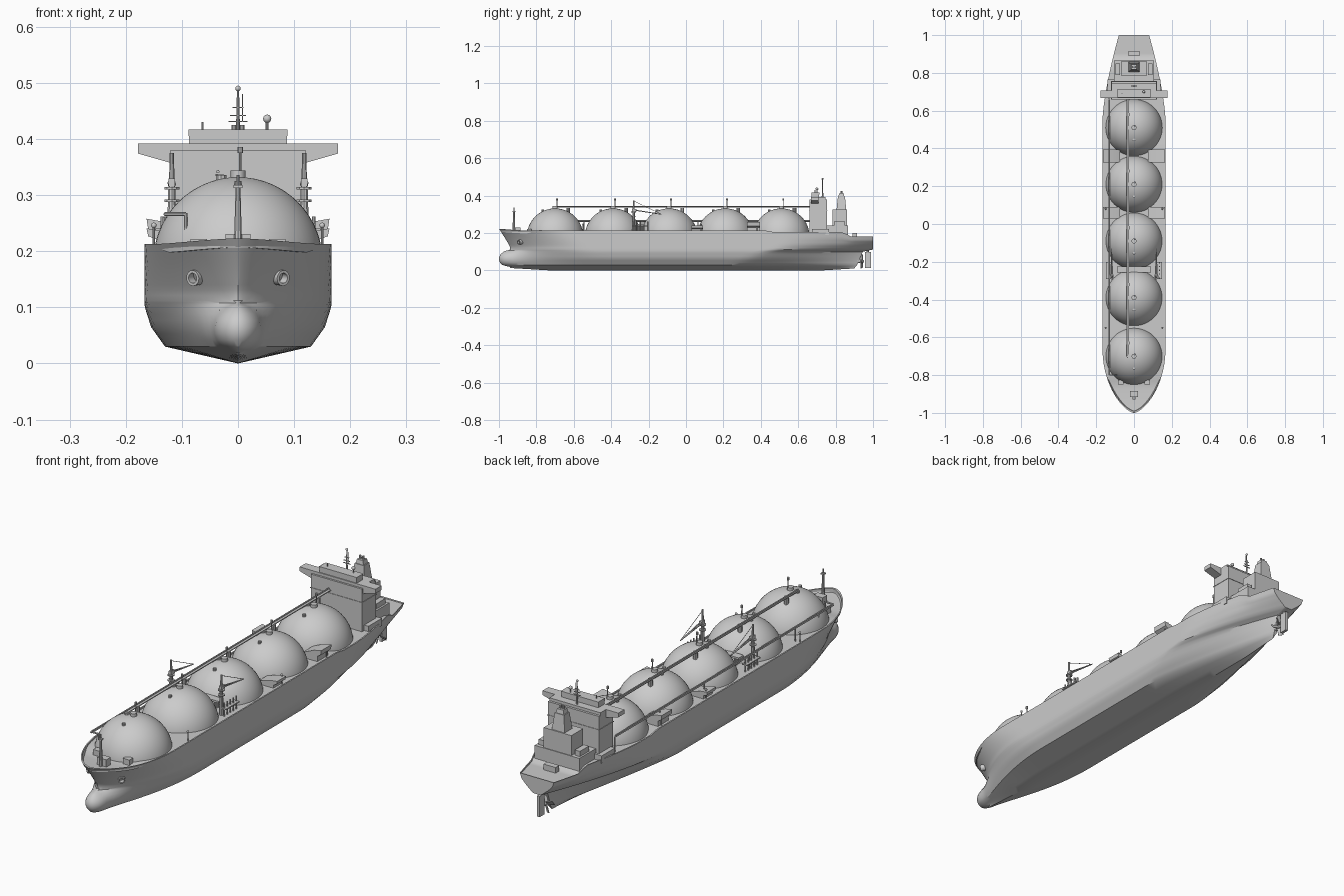
import bpy, bmesh, math
from mathutils import Vector, Matrix

if "Cube" in bpy.data.objects:
    bpy.data.objects.remove(bpy.data.objects["Cube"])

def finish(name, bm, mirror=False, smooth=True):
    bmesh.ops.recalc_face_normals(bm, faces=bm.faces[:])
    me = bpy.data.meshes.new(name)
    bm.to_mesh(me); bm.free()
    o = bpy.data.objects.new(name, me)
    bpy.context.collection.objects.link(o)
    if mirror:
        o.modifiers.new("mirror", 'MIRROR').use_mirror_merge = False
    if smooth:
        bpy.ops.object.select_all(action='DESELECT')
        o.select_set(True)
        bpy.context.view_layer.objects.active = o
        bpy.ops.object.shade_smooth_by_angle(angle=math.radians(32))
    return o

def box(bm, x0, x1, y0, y1, z0, z1, taper=1.0, matrix=Matrix()):
    c = Vector(((x0+x1)/2, (y0+y1)/2, (z0+z1)/2))
    for v in bmesh.ops.create_cube(bm, size=1)['verts']:
        t = taper if v.co.z > 0 else 1
        v.co = matrix @ (c + Vector((v.co.x*(x1-x0)*t, v.co.y*(y1-y0)*t, v.co.z*(z1-z0))))

def rod(bm, a, b, r, r2=None, seg=10):
    a, b = Vector(a), Vector(b)
    d = b - a
    m = Matrix.Translation((a+b)/2) @ d.to_track_quat('Z', 'Y').to_matrix().to_4x4()
    bmesh.ops.create_cone(bm, cap_ends=True, segments=seg, radius1=r,
                          radius2=r if r2 is None else r2, depth=d.length, matrix=m)

def ball(bm, c, r):
    bmesh.ops.create_uvsphere(bm, u_segments=14, v_segments=8, radius=r, matrix=Matrix.Translation(c))

def prism(bm, pts, y0, y1):
    a = [bm.verts.new((x, y0, z)) for x, z in pts]
    b = [bm.verts.new((x, y1, z)) for x, z in pts]
    bm.faces.new(a); bm.faces.new(b)
    for i in range(len(a)):
        j = (i+1) % len(a)
        bm.faces.new((a[i], a[j], b[j], b[i]))

def clamp(v): return max(0.0, min(1.0, v))

# Hull waterlines: z, half width, entry length, entry power, stern y, run length, stern width
LINES = [(.000, 0, .40, .8, .90, .5, 0),
         (.030, .130, .50, .90, .915, .66, .006),
         (.065, .155, .48, .88, .93, .60, .009),
         (.100, .166, .44, .84, .945, .54, .012),
         (.112, .167, .42, .80, 1.0, .52, .018),
         (.140, .167, .40, .76, 1.0, .48, .052),
         (.175, .167, .37, .72, 1.0, .46, .072),
         (.213, .167, .34, .66, 1.0, .45, .080)]

def sheer(y):
    return (.010*clamp((-.8-y)/.2)**2 - .008*clamp((y-.44)/.02) - .023*clamp((y-.84)/.04))

def bulb_shape(z): return math.sqrt(max(0, 1-((z-.062)/.047)**2))

def bow(z):
    return min(-.94-.06*bulb_shape(z), -.93-.07*clamp((z-.1)/.113)**1.3)

def breadth(L, y):
    z, w, lb, e, ys, ls, ws = L
    f = bulb_shape(z)
    start = -.94 if f > 0 else bow(z)
    u = clamp((y-start)/lb)
    x = w*(1-(1-u)**2)**e
    b = .043*f*math.sqrt(1-(1-clamp((y-bow(z))/.065))**2)*(1-clamp((y+.88)/.25))
    x = min(w, math.hypot(x, b))
    v = clamp((y-ys+ls)/ls)
    return min(x, ws + (w-ws)*(1-v**(1.1+.35*clamp(z/.13))))

def waterline(L, n=64):
    pts, y0 = [], bow(L[0])
    for i in range(n+1):
        y = y0 + (L[4]-y0)*(.5-.5*math.cos(math.pi*i/n))
        z = L[0] + sheer(y)*clamp((L[0]-.14)/.073)
        if L[0] < .03: z += .06*max(0, abs(y)-.72)*(1-L[0]/.03)
        pts.append((breadth(L, y), y, z))
    return pts + [(0, L[4], pts[-1][2])]

levels = []
for a, b in zip(LINES, LINES[1:]):
    levels += [[p+(q-p)*k/3 for p, q in zip(a, b)] for k in range(3)]
rows = [waterline(L) for L in levels + [LINES[-1]]]
rim = [(x*.965, y+.010*clamp((-.85-y)/.15), z) for x, y, z in rows[-1]]
deck = [(x, y, z-.006-.010*clamp((-.8-y)/.05)) for x, y, z in rim]
rows += [rim, deck, [(0, y, z) for x, y, z in deck]]
bm = bmesh.new()
for s in (1, -1):
    grid = [[bm.verts.new((s*x, y, z)) for x, y, z in r] for r in rows]
    for a, b in zip(grid, grid[1:]):
        for i in range(len(a)-1):
            bm.faces.new((a[i], a[i+1], b[i+1], b[i]))
bmesh.ops.remove_doubles(bm, verts=bm.verts[:], dist=.0003)
bmesh.ops.dissolve_degenerate(bm, edges=bm.edges[:], dist=.0001)
finish("hull", bm)

# Spherical cargo tanks with top fittings
TANKS = [-.70, -.39, -.09, .21, .51]
bm = bmesh.new()
for y in TANKS:
    bmesh.ops.create_uvsphere(bm, u_segments=48, v_segments=32, radius=.151,
                              matrix=Matrix.Translation((0, y, .181)))
bmesh.ops.delete(bm, geom=[v for v in bm.verts if v.co.z < .17], context='VERTS')
finish("tank_domes", bm)
bm = bmesh.new()
for y in TANKS:
    rod(bm, (0, y, .322), (0, y, .344), .013, seg=16)
    rod(bm, (-.030, y+.07, .29), (-.030, y+.07, .336), .010)
    rod(bm, (-.030, y, .31), (-.030, y, .336), .010)
    rod(bm, (.004, y+.01, .33), (.004, y+.01, .38), .0028, .002)
    rod(bm, (.004, y+.01, .375), (.004, y+.01, .386), .005)
    rod(bm, (.0, y-.065, .30), (.0, y-.065, .325), .007)
finish("tank_top_fittings", bm)

# Catwalk over the tanks and side pipe
bm = bmesh.new()
box(bm, -.040, -.026, -.70, .67, .334, .338)
rod(bm, (-.036, -.70, .342), (-.036, .67, .342), .003)
finish("top_catwalk", bm)
bm = bmesh.new()
rod(bm, (-.130, -.80, .266), (-.130, .66, .266), .003)
box(bm, -.134, -.126, -.80, .66, .260, .262)
rod(bm, (-.131, -.80, .266), (-.093, -.80, .266), .0035)
rod(bm, (-.093, -.80, .268), (-.093, -.80, .20), .0035)
for y in [-.70] + [t+.155 for t in TANKS]:
    rod(bm, (-.132, y, .20), (-.132, y, .262), .003, seg=6)
finish("side_walkway", bm)

# Deck houses between tanks
bm = bmesh.new()
wedge = [(.075, .20), (.145, .20), (.145, .230), (.160, .238), (.163, .258), (.130, .252), (.075, .228)]
prism(bm, wedge, .325, .395)
prism(bm, [(x, .2+(z-.2)*.7) for x, z in wedge], .03, .09)
finish("deck_houses", bm, True)

# Cargo manifold platform and posts
bm = bmesh.new()
box(bm, -.09, .09, -.258, -.225, .238, .246)
for s in (-1, 1):
    box(bm, s*.135-.012, s*.135+.012, -.29, -.20, .236, .241)
    for i in range(5):
        rod(bm, (s*.135, -.285+.02*i, .20), (s*.135, -.285+.02*i, .262), .0035)
        rod(bm, (s*.07, -.255+.007*i, .20), (s*.07, -.255+.007*i, .24), .003)
finish("cargo_manifold", bm)

# Pair of hose cranes
bm = bmesh.new()
c = Vector((.118, -.28, 0))
rod(bm, c+Vector((0, 0, .20)), c+Vector((0, 0, .33)), .010, .006)
rod(bm, c+Vector((0, 0, .33)), c+Vector((0, 0, .375)), .005, .004)
for z in (.288, .310):
    rod(bm, c+Vector((0, 0, z)), c+Vector((0, 0, z+.004)), .014)
box(bm, .112, .124, -.288, -.264, .315, .330)
tip = Vector((.118, -.13, .300))
for dx in (-.005, .005):
    rod(bm, c+Vector((dx, .01, .322)), tip, .0028, .002, 6)
rod(bm, c+Vector((0, 0, .372)), tip, .0012, seg=5)
finish("hose_cranes", bm, True)

# Accommodation block and bridge
bm = bmesh.new()
box(bm, -.12, .12, .66, .755, .19, .380)
box(bm, -.122, .122, .658, .757, .321, .324)
prism(bm, [(-.178, .392), (.178, .392), (.178, .374), (.122, .358), (-.122, .358), (-.178, .374)], .668, .708)
box(bm, -.12, .12, .70, .745, .37, .392)
box(bm, -.087, .087, .672, .712, .39, .406)
box(bm, -.088, .088, .670, .714, .405, .417)
box(bm, -.140, .140, .675, .765, .19, .222)
finish("accommodation_block", bm, smooth=False)

# Aft deckhouse and funnel
bm = bmesh.new()
box(bm, -.105, .105, .755, .865, .17, .240)
box(bm, -.065, .065, .783, .862, .235, .325)
box(bm, -.030, .030, .805, .857, .325, .395, .72)
box(bm, -.018, .018, .815, .847, .394, .412, .8)
box(bm, -.028, .028, .89, .915, .17, .200)
for s in (-1, 1):
    box(bm, s*.085-.012, s*.085+.012, .79, .85, .24, .262)
finish("aft_house_and_funnel", bm, smooth=False)
bm = bmesh.new()
for x in (-.007, .007):
    rod(bm, (x, .831, .41), (x, .831, .425), .005)
finish("exhaust_pipes", bm)

# Radar mast, aerials and radome
bm = bmesh.new()
rod(bm, (0, .73, .385), (0, .73, .488), .0045, .002)
ball(bm, (0, .73, .490), .005)
for z, w in ((.430, .017), (.441, .014), (.455, .010)):
    box(bm, -w, w, .728, .732, z, z+.002)
rod(bm, (.008, .73, .43), (.008, .73, .48), .0012, seg=6)
rod(bm, (.052, .70, .41), (.052, .70, .432), .0028)
ball(bm, (.052, .70, .436), .0075)
rod(bm, (-.063, .69, .41), (-.063, .69, .430), .002)
finish("radar_mast", bm)

# Bow mast, winches and deck posts
bm = bmesh.new()
rod(bm, (0, -.92, .195), (0, -.92, .318), .008, .0045)
rod(bm, (0, -.92, .316), (0, -.92, .336), .003)
box(bm, -.008, .008, -.928, -.912, .313, .318)
box(bm, -.022, .022, -.915, -.885, .195, .231)
finish("bow_mast", bm)
bm = bmesh.new()
box(bm, .055, .085, -.850, -.825, .19, .222)
for y in (-.55, .08, .38):
    rod(bm, (.150, y, .20), (.150, y, .245), .0025)
    ball(bm, (.150, y, .246), .005)
finish("deck_fittings", bm, True)

# Anchor hawse rings on the bow
y = -.95
while breadth((.153, .167, .387, .745, 1, .47, .06), y) < .074: y += .002
ring = bmesh.new()
d = Vector((.6, -.8, -.1)).normalized()
m = Matrix.Translation((.075, y-.004, .153)) @ d.to_track_quat('Z', 'Y').to_matrix().to_4x4()
prof = [(.009, -.02), (.014, -.02), (.014, .010), (.009, .010)]
for i in range(20):
    a, b = (2*math.pi*k/20 for k in (i, i+1))
    for p, q in zip(prof, prof[1:]+prof[:1]):
        ring.faces.new([ring.verts.new(m @ Vector((r*math.cos(t), r*math.sin(t), h)))
                        for t, (r, h) in ((a, p), (b, p), (b, q), (a, q))])
bmesh.ops.remove_doubles(ring, verts=ring.verts[:], dist=.00005)
finish("anchor_hawse", ring, True)

# Rudder and propeller
bm = bmesh.new()
box(bm, -.006, .006, .957, .990, .012, .100)
rod(bm, (0, .972, .09), (0, .972, .135), .006)
finish("rudder", bm)
bm = bmesh.new()
rod(bm, (0, .91, .05), (0, .952, .05), .011, .006, 14)
for k in range(4):
    box(bm, -.011, .011, -.0015, .0015, .006, .038, 1.0,
        Matrix.Translation((0, .940, .05)) @ Matrix.Rotation(k*math.pi/2+.3, 4, 'Y')
        @ Matrix.Rotation(.6, 4, 'Z'))
finish("propeller", bm)
